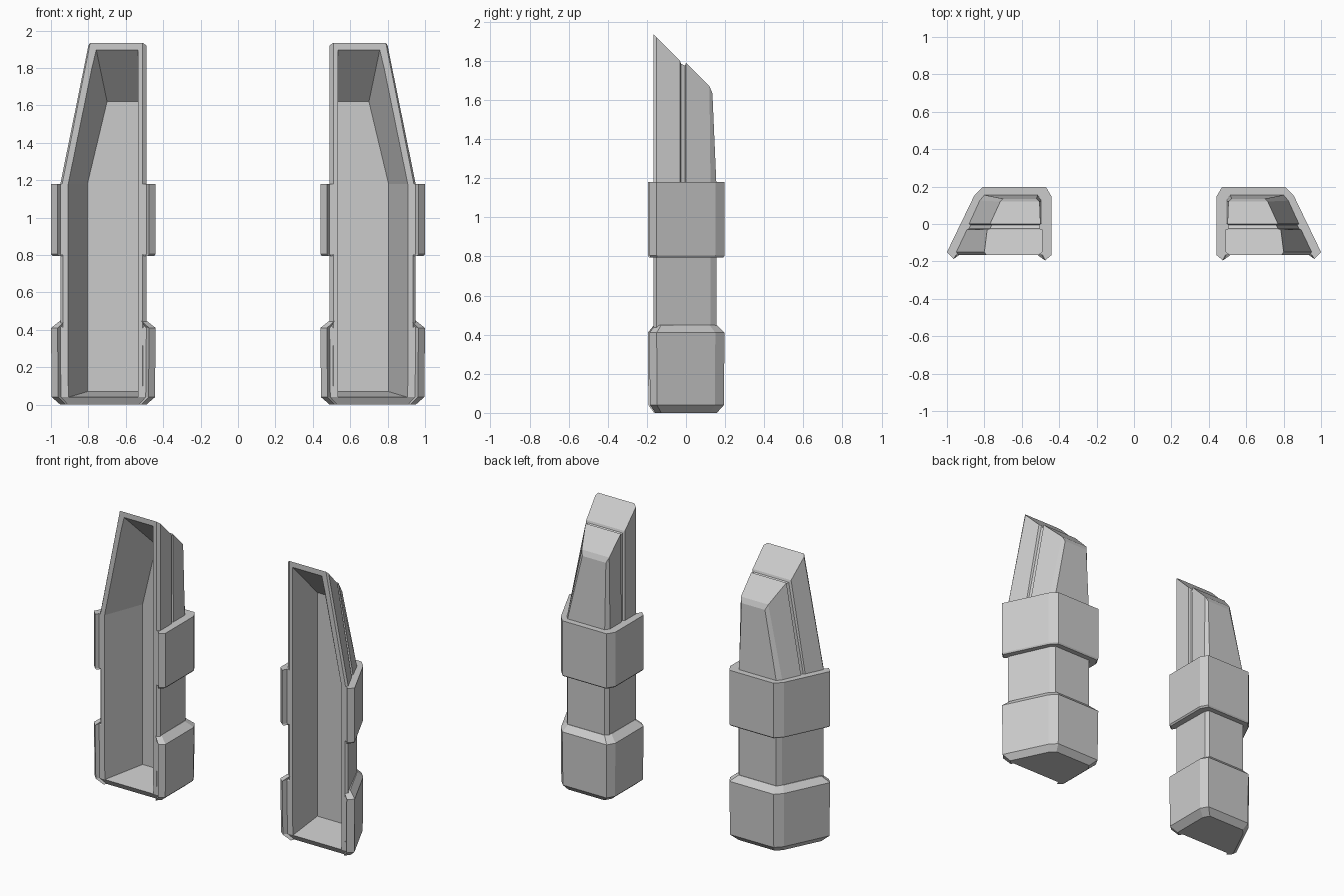
import bpy
import bmesh

cube = bpy.data.objects.get("Cube")
if cube:
    bpy.data.objects.remove(cube, do_unlink=True)

grey = bpy.data.materials.new("plain_grey")
grey.use_nodes = True
grey.diffuse_color = (0.6, 0.6, 0.6, 1)
grey.node_tree.nodes["Principled BSDF"].inputs["Base Color"].default_value = (0.6, 0.6, 0.6, 1)


def loft(name, rings, strip_top=False):
    """Closed solid through rings of equal point count."""
    bm = bmesh.new()
    rows = [[bm.verts.new(p) for p in ring] for ring in rings]
    n = len(rows[0])
    for low, high in zip(rows, rows[1:]):
        for i in range(n):
            j = (i + 1) % n
            bm.faces.new((low[i], low[j], high[j], high[i]))
    bm.faces.new(rows[0][::-1])
    top = rows[-1]
    if strip_top:
        for i in range(n // 2 - 1):
            bm.faces.new((top[i], top[i + 1], top[n - 2 - i], top[n - 1 - i]))
    else:
        bm.faces.new(top)
    bmesh.ops.recalc_face_normals(bm, faces=bm.faces)
    mesh = bpy.data.meshes.new(name)
    bm.to_mesh(mesh)
    bm.free()
    mesh.materials.append(grey)
    obj = bpy.data.objects.new(name, mesh)
    bpy.context.collection.objects.link(obj)
    return obj


def level(outline, z, scale=1.0):
    """Outline at a height, scaled about the middle of the shell."""
    cx, cy = 0.72, -0.02
    return [(cx + (x - cx) * scale, cy + (y - cy) * scale, z) for x, y in outline]


# Outlines run from the inner front lip, round the back, to the outer front lip
core = [(0.51, -0.165), (0.49, -0.15), (0.495, 0.13), (0.515, 0.155),
        (0.80, 0.155), (0.825, 0.125), (0.95, -0.15), (0.935, -0.165)]
collar = [(0.49, -0.165), (0.475, -0.195), (0.44, -0.165), (0.44, 0.145), (0.47, 0.197),
          (0.81, 0.197), (0.855, 0.15), (1.0, -0.15), (0.965, -0.187), (0.95, -0.165)]

# Tapered upper part: inner edge then outer edge, with a groove across it
# each row: y at foot, y at top, z at top, inner foot, inner top, outer foot, outer top
stations = [
    (-0.165, -0.165, 1.935, 0.51, 0.51, 0.94, 0.79),
    (-0.15, -0.15, 1.92, 0.49, 0.49, 0.95, 0.80),
    (-0.03, -0.03, 1.80, 0.49, 0.49, 0.893, 0.785),
    (-0.025, -0.025, 1.785, 0.505, 0.505, 0.882, 0.77),
    (-0.005, -0.005, 1.775, 0.505, 0.505, 0.873, 0.76),
    (0.0, 0.0, 1.79, 0.495, 0.50, 0.882, 0.77),
    (0.125, 0.12, 1.67, 0.495, 0.505, 0.825, 0.715),
    (0.155, 0.135, 1.635, 0.515, 0.52, 0.80, 0.70),
]
foot = [(s[3], s[0], 1.18) for s in stations] + [(s[5], s[0], 1.18) for s in reversed(stations)]
tip = [(s[4], s[1], s[2]) for s in stations] + [(s[6], s[1], s[2]) for s in reversed(stations)]

parts = [
    loft("upper_shell", [foot, tip], strip_top=True),
    loft("middle_shell", [level(core, 0.1), level(core, 1.18)]),
    loft("upper_collar", [level(collar, 0.795, 0.97), level(collar, 0.805), level(collar, 1.18)]),
    loft("base_block", [level(collar, 0.0, 0.82), level(collar, 0.04, 0.985),
                        level(collar, 0.41), level(collar, 0.45, 0.82)]),
]


# Hollow interior, open to the front
def hollow(back_x, front_x, back_z, front_z):
    return [(0.535, -0.25, front_z), (0.535, 0.105, back_z),
            (back_x, 0.105, back_z), (front_x, -0.25, front_z)]


cutter = loft("hollow_cutter", [hollow(0.805, 0.94, 0.07, 0.03),
                                hollow(0.805, 0.94, 1.18, 1.18),
                                hollow(0.70, 0.776, 1.62, 1.985)])
cutter.hide_render = True
cutter.hide_viewport = True
cutter.display_type = 'WIRE'

for part in parts:
    cut = part.modifiers.new("hollow", 'BOOLEAN')
    cut.operation = 'DIFFERENCE'
    cut.solver = 'EXACT'
    cut.object = cutter
    mirror = part.modifiers.new("mirror", 'MIRROR')
    mirror.use_axis = (True, False, False)
    mirror.use_mirror_merge = False
